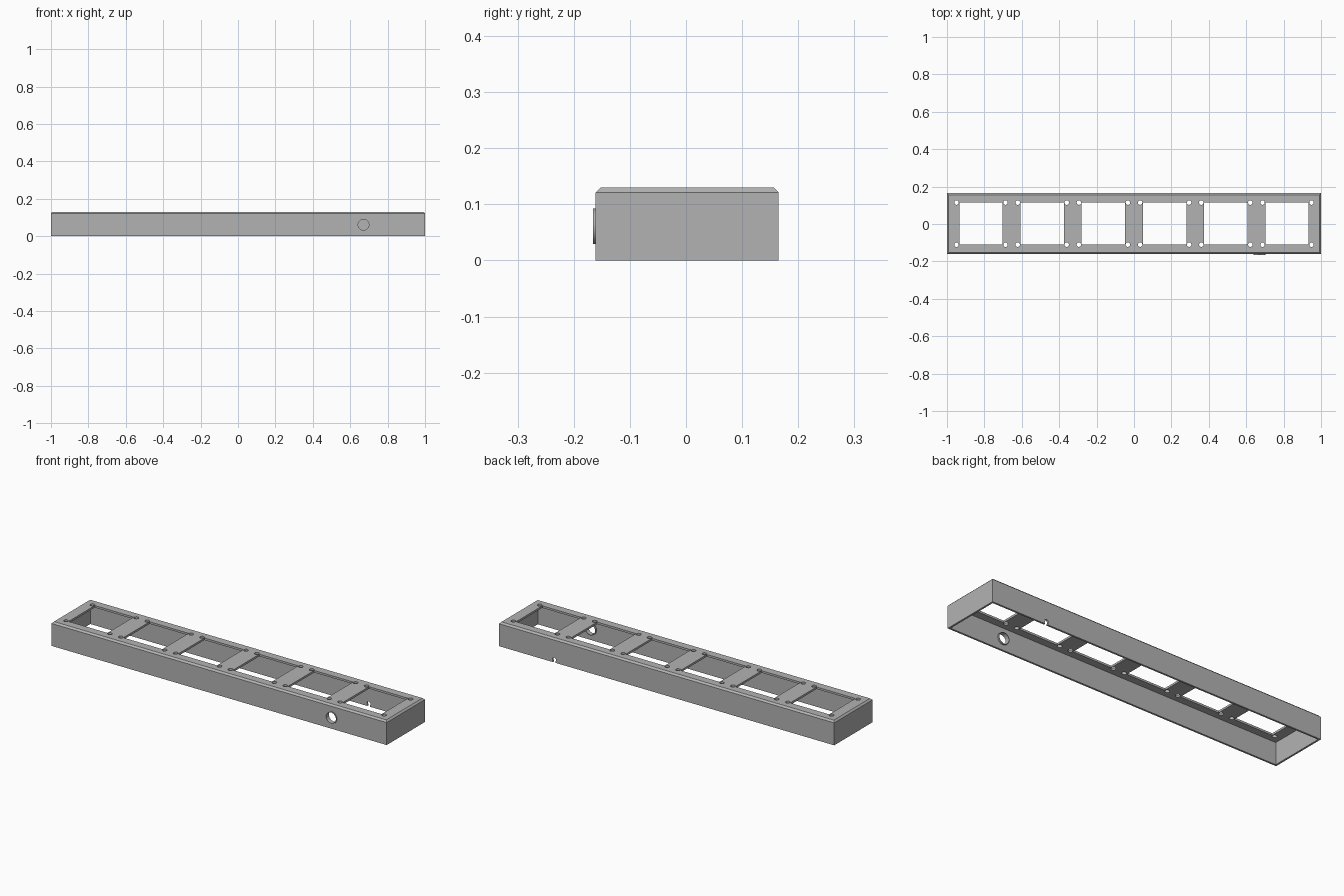
import bpy, bmesh
from mathutils import Matrix, Vector

default = bpy.data.objects.get("Cube")
if default:
    bpy.data.objects.remove(default, do_unlink=True)

FRONT, BACK, HEIGHT = -0.161, 0.165, 0.13
MID = (FRONT + BACK) / 2
WALL, CHAMFER = 0.01, 0.009
PORT_X, PORT_Z = 0.671, 0.061

grey = bpy.data.materials.new("plain grey")
grey.use_nodes = True
colour = (0.45, 0.45, 0.45, 1)
grey.diffuse_color = colour
grey.node_tree.nodes["Principled BSDF"].inputs["Base Color"].default_value = colour


def add_box(bm, low, high):
    low, high = Vector(low), Vector(high)
    size = high - low
    matrix = Matrix.Translation((low + high) / 2) @ Matrix.Diagonal((*size, 1))
    return bmesh.ops.create_cube(bm, size=1, matrix=matrix)["verts"]


def add_rod(bm, centre, radius, length, axis="Z", sides=32):
    turn = Matrix.Rotation(1.5707963, 4, "X") if axis == "Y" else Matrix()
    bmesh.ops.create_cone(bm, cap_ends=True, segments=sides, radius1=radius,
                          radius2=radius, depth=length,
                          matrix=Matrix.Translation(centre) @ turn)


def finish(name, bm):
    bmesh.ops.recalc_face_normals(bm, faces=bm.faces)
    mesh = bpy.data.meshes.new(name)
    bm.to_mesh(mesh)
    bm.free()
    mesh.materials.append(grey)
    obj = bpy.data.objects.new(name, mesh)
    bpy.context.collection.objects.link(obj)
    return obj


def cut(target, bm):
    cutter = finish("cutter", bm)
    cutter.hide_render = True
    mod = target.modifiers.new("cut", "BOOLEAN")
    mod.operation, mod.solver, mod.object = "DIFFERENCE", "EXACT", cutter
    bpy.context.view_layer.objects.active = target
    bpy.ops.object.modifier_apply(modifier=mod.name)
    bpy.data.objects.remove(cutter, do_unlink=True)


def smooth(obj):
    bpy.ops.object.select_all(action="DESELECT")
    obj.select_set(True)
    bpy.context.view_layer.objects.active = obj
    bpy.ops.object.shade_smooth_by_angle()


# Housing with a chamfered top rim
bm = bmesh.new()
add_box(bm, (-1, FRONT, 0), (1, BACK, HEIGHT))
rim = [e for e in bm.edges if all(v.co.z > 0.1 for v in e.verts)]
bmesh.ops.bevel(bm, geom=rim, offset=CHAMFER, segments=1, affect="EDGES")
housing = finish("housing", bm)

# Hollow underside
bm = bmesh.new()
add_box(bm, (-1 + WALL, FRONT + WALL, -0.1), (1 - WALL, BACK - WALL, HEIGHT - 0.011))
cut(housing, bm)

# Six windows, each with four corner screw holes
bm = bmesh.new()
for i in range(6):
    x = (i - 2.5) * 0.3272
    add_box(bm, (x - 0.116, MID - 0.112, 0.1), (x + 0.116, MID + 0.112, 0.2))
    for sx in (-1, 1):
        for sy in (-1, 1):
            add_rod(bm, (x + sx * 0.131, MID + sy * 0.1125, 0.15), 0.012, 0.1, sides=24)
cut(housing, bm)

# Round port in the front wall
bm = bmesh.new()
add_rod(bm, (PORT_X, FRONT, PORT_Z), 0.03, 0.06, "Y", 48)
cut(housing, bm)

# Cable notch with a round top in the back wall
bm = bmesh.new()
add_box(bm, (PORT_X - 0.008, BACK - 0.03, -0.02), (PORT_X + 0.008, BACK + 0.03, 0.014))
cut(housing, bm)
bm = bmesh.new()
add_rod(bm, (PORT_X, BACK, 0.015), 0.011, 0.06, "Y")
cut(housing, bm)
smooth(housing)

# Thin collar lining the port
bm = bmesh.new()
add_rod(bm, (PORT_X, -0.154, PORT_Z), 0.032, 0.024, "Y", 48)
collar = finish("port_collar", bm)
bm = bmesh.new()
add_rod(bm, (PORT_X, -0.154, PORT_Z), 0.029, 0.08, "Y", 48)
cut(collar, bm)
smooth(collar)
